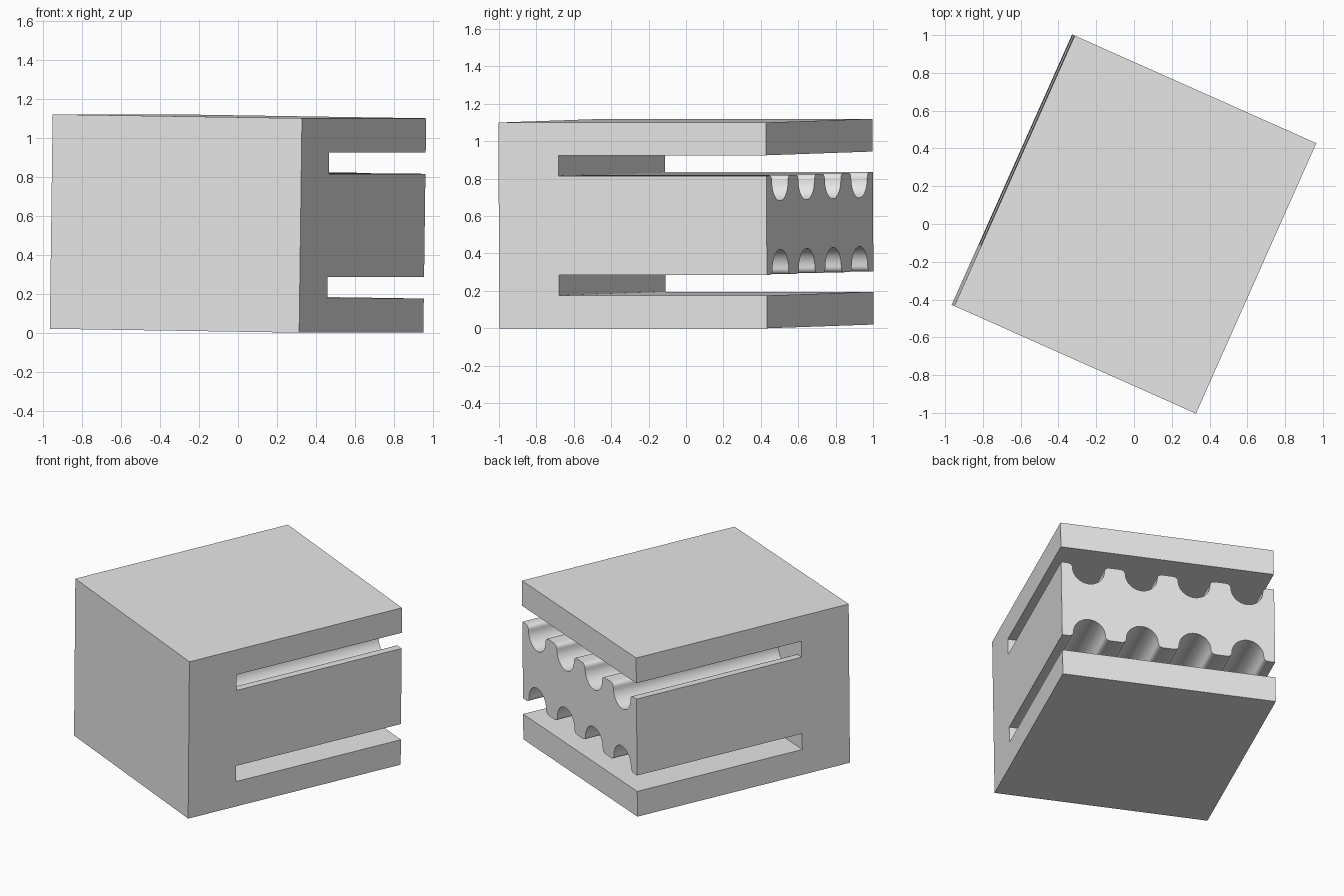
import bpy, bmesh
from math import sin, cos, pi, radians

if "Cube" in bpy.data.objects:
    bpy.data.objects.remove(bpy.data.objects["Cube"], do_unlink=True)

WIDTH, DEPTH, HEIGHT = 1.40, 1.567, 1.10
SLOT_IN, SLOT_OUT = 0.265, 0.375      # slot faces, measured from mid height
SLOT_START = -DEPTH / 2 + 0.35
GROOVE_R, LIP_R, PITCH = 0.105, 0.03, 0.347

grey = bpy.data.materials.new("light_grey")
grey.use_nodes = True
colour = (0.8, 0.8, 0.8, 1)
grey.diffuse_color = colour
grey.node_tree.nodes["Principled BSDF"].inputs["Base Color"].default_value = colour


def extrude_profile(name, points, y0, y1):
    """Extrude an (x, z) outline along y."""
    bm = bmesh.new()
    face = bm.faces.new([bm.verts.new((x, y0, z)) for x, z in points])
    out = bmesh.ops.extrude_face_region(bm, geom=[face])
    verts = [g for g in out["geom"] if isinstance(g, bmesh.types.BMVert)]
    bmesh.ops.translate(bm, verts=verts, vec=(0, y1 - y0, 0))
    bmesh.ops.recalc_face_normals(bm, faces=bm.faces)
    mesh = bpy.data.meshes.new(name)
    bm.to_mesh(mesh)
    bm.free()
    mesh.materials.append(grey)
    obj = bpy.data.objects.new(name, mesh)
    bpy.context.collection.objects.link(obj)
    return obj


def arc(cx, cz, r, a0, a1, n):
    angles = [a0 + (a1 - a0) * i / n for i in range(n + 1)]
    return [(cx + r * cos(a), cz + r * sin(a)) for a in angles]


def slot_outline(side):
    """Slot with four round-lipped grooves in its inner face."""
    reach = WIDTH / 2 + 0.1
    pts = [(-reach, SLOT_OUT), (-reach, SLOT_IN)]
    base = SLOT_IN - LIP_R
    for i in range(4):
        c = (i - 1.5) * PITCH
        gap = GROOVE_R + LIP_R
        pts += arc(c - gap, base, LIP_R, pi / 2, 0, 6)
        pts += arc(c, base, GROOVE_R, pi, 2 * pi, 24)[1:-1]
        pts += arc(c + gap, base, LIP_R, pi, pi / 2, 6)
    pts += [(reach, SLOT_IN), (reach, SLOT_OUT)]
    return [(x, side * z) for x, z in pts]


# Main block
w, h = WIDTH / 2, HEIGHT / 2
block = extrude_profile("grooved_block", [(-w, -h), (w, -h), (w, h), (-w, h)],
                        -DEPTH / 2, DEPTH / 2)

# Upper and lower slots, open at the back and both sides
bpy.context.view_layer.objects.active = block
for side, name in ((1, "upper_slot_cutter"), (-1, "lower_slot_cutter")):
    cutter = extrude_profile(name, slot_outline(side), SLOT_START, DEPTH / 2 + 0.1)
    cutter.hide_render = True
    mod = block.modifiers.new(name, "BOOLEAN")
    mod.operation = "DIFFERENCE"
    mod.solver = "EXACT"
    mod.object = cutter
    bpy.context.view_layer.update()
    bpy.ops.object.modifier_apply(modifier=name)
    bpy.data.objects.remove(cutter, do_unlink=True)

# Smooth grooves, crisp edges
bpy.ops.object.select_all(action="DESELECT")
block.select_set(True)
bpy.ops.object.shade_smooth_by_angle(angle=radians(30))

# Turned and very slightly tilted stance
tilt = 0.0143
block.rotation_euler = (0, tilt, radians(-24))
block.location.z = h * cos(tilt) + w * sin(tilt)
